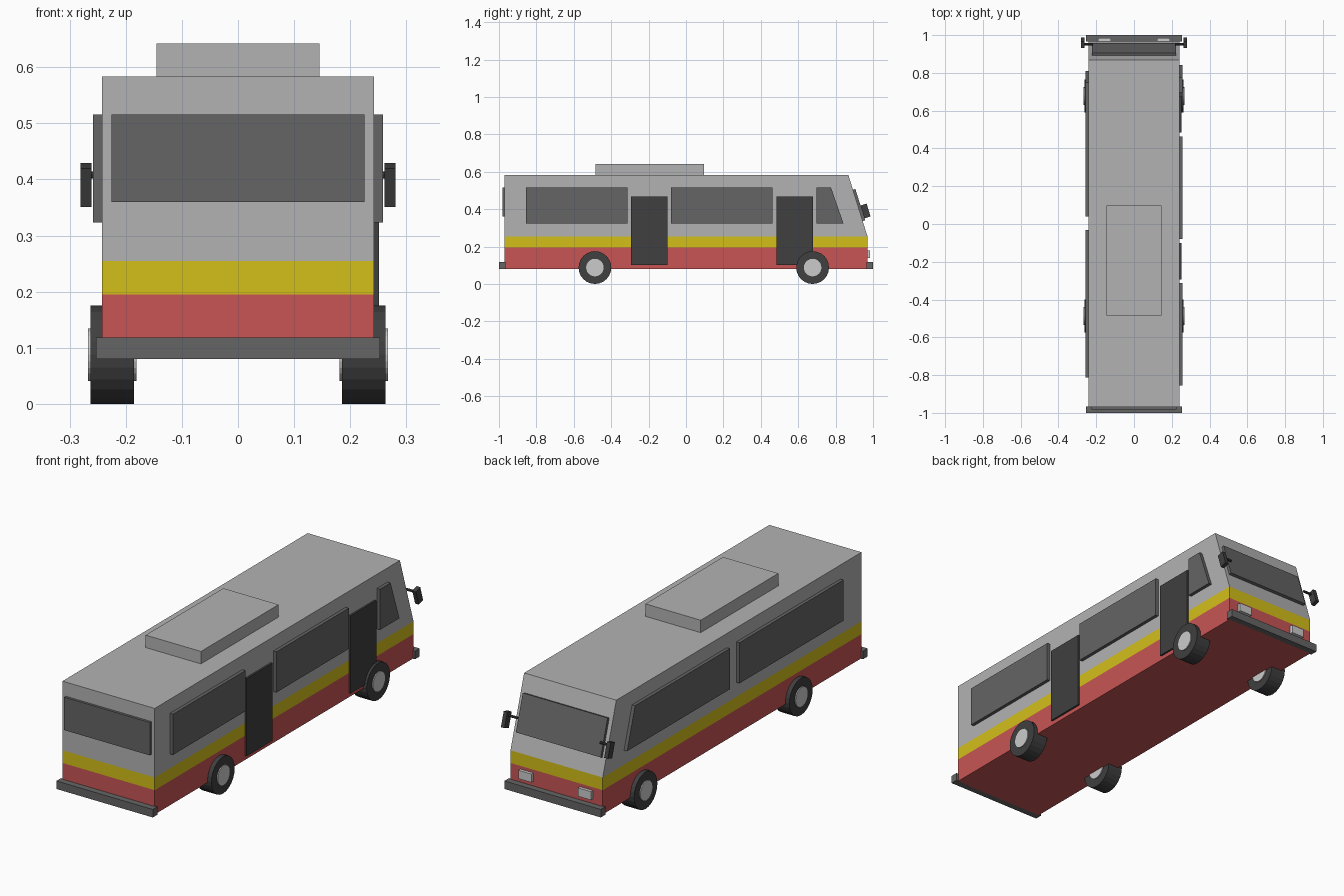
import bpy, bmesh, math
from mathutils import Matrix, Vector

if "Cube" in bpy.data.objects:
    bpy.data.objects.remove(bpy.data.objects["Cube"])


def material(name, rgb):
    m = bpy.data.materials.new(name)
    m.diffuse_color = (*rgb, 1)
    m.use_nodes = True
    m.node_tree.nodes["Principled BSDF"].inputs["Base Color"].default_value = m.diffuse_color
    return m


RED = material("red", (0.58, 0.09, 0.09))
YELLOW = material("yellow", (0.65, 0.52, 0.01))
GREY = material("grey", (0.45, 0.45, 0.45))
GLASS = material("glass", (0.13, 0.13, 0.13))
DARK = material("dark", (0.05, 0.05, 0.05))
LAMP = material("lamp", (0.6, 0.6, 0.6))


def finish(bm, name, *mats):
    bmesh.ops.recalc_face_normals(bm, faces=bm.faces)
    me = bpy.data.meshes.new(name)
    bm.to_mesh(me)
    bm.free()
    for m in mats:
        me.materials.append(m)
    ob = bpy.data.objects.new(name, me)
    bpy.context.collection.objects.link(ob)
    return ob


def prism(profile, x0, x1):
    """Extrude a (y, z) profile along x."""
    bm = bmesh.new()
    face = bm.faces.new([bm.verts.new((x0, y, z)) for y, z in profile])
    ext = bmesh.ops.extrude_face_region(bm, geom=[face])
    verts = [v for v in ext["geom"] if isinstance(v, bmesh.types.BMVert)]
    bmesh.ops.translate(bm, verts=verts, vec=(x1 - x0, 0, 0))
    return bm


def box(name, x, y, z, mat):
    profile = [(y[0], z[0]), (y[1], z[0]), (y[1], z[1]), (y[0], z[1])]
    return finish(prism(profile, *x), name, mat)


def tilted_box(name, centre, size, angle, mat):
    bm = bmesh.new()
    bmesh.ops.create_cube(bm, size=1, matrix=Matrix.Translation(centre)
                          @ Matrix.Rotation(angle, 4, 'X')
                          @ Matrix.Diagonal((*size, 1)))
    return finish(bm, name, mat)


def cylinder_x(name, centre, radius, width, sides, mat):
    bm = bmesh.new()
    bmesh.ops.create_cone(bm, cap_ends=True, segments=sides, radius1=radius,
                          radius2=radius, depth=width,
                          matrix=Matrix.Translation(centre)
                          @ Matrix.Rotation(math.pi / 2, 4, 'Y'))
    return finish(bm, name, mat)


# Body shell, cut into coloured bands
W = 0.242
bm = prism([(-0.97, 0.08), (0.97, 0.08), (0.97, 0.255), (0.868, 0.583), (-0.97, 0.583)], -W, W)
for z in (0.195, 0.255):
    bmesh.ops.bisect_plane(bm, geom=bm.verts[:] + bm.edges[:] + bm.faces[:],
                           plane_co=(0, 0, z), plane_no=(0, 0, 1))
for f in bm.faces:
    z = f.calc_center_median().z
    f.material_index = 0 if z < 0.195 else 1 if z < 0.255 else 2
finish(bm, "body", RED, YELLOW, GREY)

# Roof unit
box("roof_unit", (-0.145, 0.145), (-0.485, 0.097), (0.58, 0.642), GREY)

# Bumpers
for name, y in (("rear_bumper", (-1.0, -0.965)), ("front_bumper", (0.965, 1.0))):
    box(name, (-0.253, 0.253), y, (0.08, 0.118), GLASS)

# Side windows: rear edge, front edge at the bottom, front edge at the top
for side, spans in ((1, [(-0.855, -0.312, -0.312), (-0.08, 0.462, 0.462), (0.697, 0.842, 0.775)]),
                    (-1, [(-0.812, -0.033, -0.033), (0.04, 0.81, 0.75)])):
    for a, b, c in spans:
        finish(prism([(a, 0.323), (b, 0.323), (c, 0.516), (a, 0.516)],
                     side * 0.237, side * 0.258), "side_window", GLASS)

# Doors on the right
for y in ((-0.293, -0.1), (0.485, 0.678)):
    box("door", (0.235, 0.251), y, (0.1, 0.468), DARK)

# Rear window and sloped windscreen
box("rear_window", (-0.225, 0.225), (-0.982, -0.965), (0.36, 0.516), GLASS)
tilt = math.atan2(0.102, 0.328)
normal = Vector((0, math.cos(tilt), math.sin(tilt)))
z = 0.42
centre = Vector((0, 0.97 - (z - 0.255) * 0.102 / 0.328, z)) + normal * 0.004
tilted_box("windscreen", centre, (0.445, 0.019, 0.175), tilt, GLASS)

for s in (-1, 1):
    # Headlights
    box("headlight", (s * 0.122, s * 0.19), (0.965, 0.985), (0.14, 0.18), LAMP)
    # Mirrors and arms
    cylinder_x("mirror_arm", (s * 0.242, 0.952, 0.408), 0.006, 0.05, 8, DARK)
    tilted_box("mirror", (s * 0.271, 0.96, 0.39), (0.019, 0.034, 0.072), tilt, DARK)
    # Wheels and hubs
    for y in (-0.487, 0.677):
        cylinder_x("tyre", (s * 0.224, y, 0.0875), 0.0875, 0.077, 24, DARK)
        cylinder_x("hub", (s * 0.224, y, 0.0875), 0.047, 0.087, 24, LAMP)
